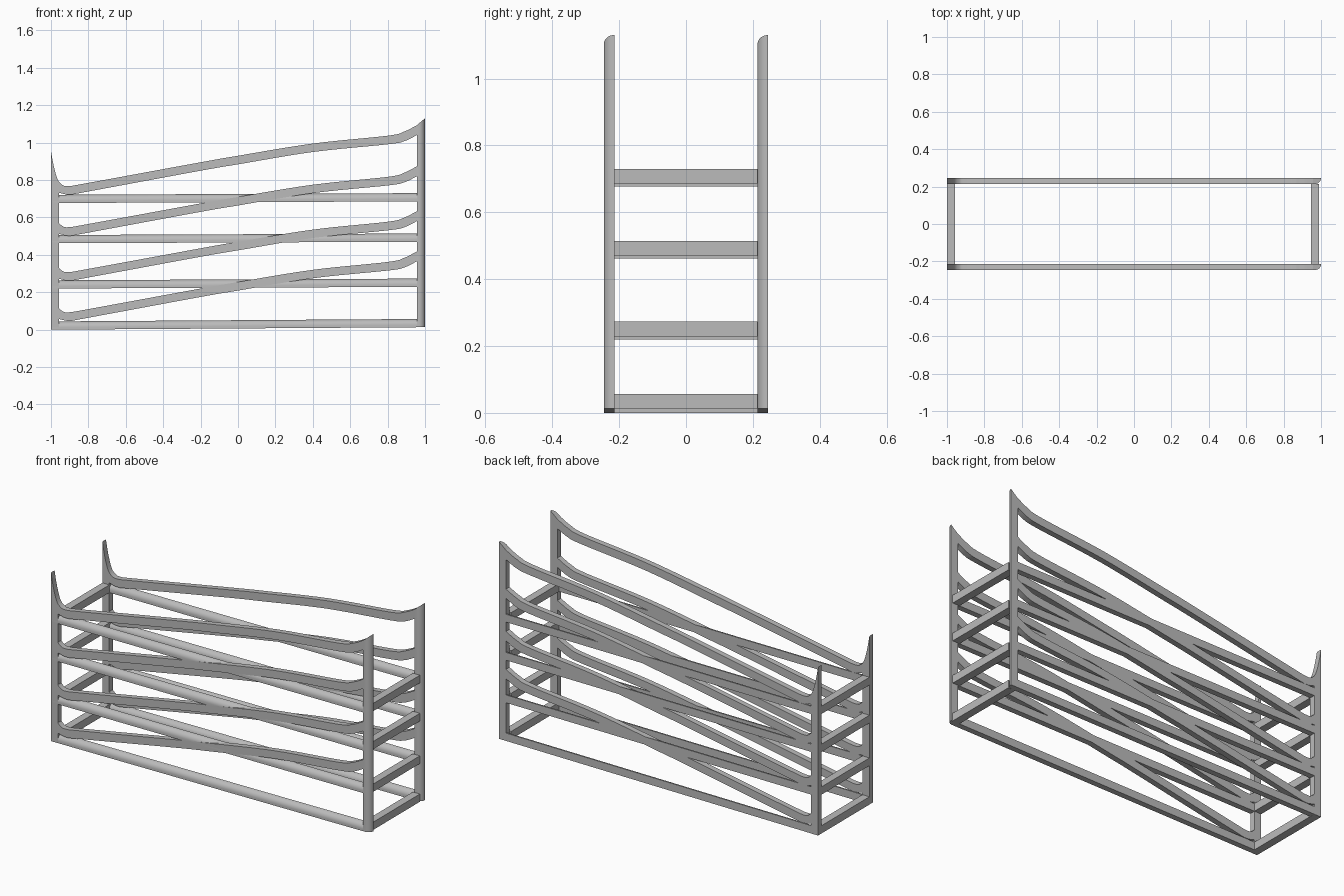
import bpy, bmesh, math
from mathutils import Vector

cube = bpy.data.objects.get("Cube")
if cube:
    bpy.data.objects.remove(cube, do_unlink=True)

grey = bpy.data.materials.new("plain grey")
grey.use_nodes = True
grey.diffuse_color = (0.5, 0.5, 0.5, 1)
grey.node_tree.nodes["Principled BSDF"].inputs["Base Color"].default_value = (0.5, 0.5, 0.5, 1)

OUT, IN = 0.246, 0.214          # outer and inner planes of the side panels
DEPTH = OUT - IN
WIDTH = 0.044                   # width of the posts and rails
POST_X = 1 - WIDTH              # inner edge of the right post


def loft(name, start, end):
    """Solid between two matching rings of points."""
    bm = bmesh.new()
    a = [bm.verts.new(p) for p in start]
    b = [bm.verts.new(p) for p in end]
    bm.faces.new(a)
    bm.faces.new(list(reversed(b)))
    n = len(a)
    for i in range(n):
        bm.faces.new((a[i], b[i], b[(i + 1) % n], a[(i + 1) % n]))
    bmesh.ops.recalc_face_normals(bm, faces=bm.faces)
    mesh = bpy.data.meshes.new(name)
    bm.to_mesh(mesh)
    bm.free()
    mesh.materials.append(grey)
    obj = bpy.data.objects.new(name, mesh)
    bpy.context.collection.objects.link(obj)
    bpy.ops.object.select_all(action='DESELECT')
    obj.select_set(True)
    bpy.context.view_layer.objects.active = obj
    bpy.ops.object.shade_smooth_by_angle(angle=math.radians(30))
    return obj


def smooth_path(points, steps=6):
    """Smooth curve through a few points."""
    p = [Vector(q) for q in points]
    p = [2 * p[0] - p[1]] + p + [2 * p[-1] - p[-2]]
    path = []
    for i in range(1, len(p) - 2):
        a, b, c, d = p[i - 1:i + 3]
        for s in range(steps):
            t = s / steps
            path.append(0.5 * (2 * b + (c - a) * t + (2 * a - 5 * b + 4 * c - d) * t * t
                               + (3 * b - a - 3 * c + d) * t ** 3))
    return path + [p[-2]]


def quarter_round(size):
    """Square-backed section (u, depth) with its far front corner rounded off."""
    r = DEPTH
    arc = [math.pi / 2 * i / 8 for i in range(9)]
    return [(0, DEPTH), (0, 0)] + [
        (size - r + r * math.sin(t), r - r * math.cos(t)) for t in arc]


# Outline of the swept rails, upper edge then lower edge
upper = smooth_path([(-1, 0.955), (-0.985, 0.875), (-0.965, 0.805), (-0.94, 0.775),
                     (-0.905, 0.768), (-0.8, 0.785), (-0.2, 0.895), (0, 0.93),
                     (0.4, 0.995), (0.8, 1.037), (0.89, 1.06), (POST_X, 1.093)])
lower = smooth_path([(-0.957, 0.732), (-0.9, 0.722), (-0.8, 0.739), (-0.2, 0.85),
                     (0, 0.884), (0.4, 0.95), (0.8, 0.991), (0.89, 1.008),
                     (POST_X, 1.04)])
sweep = upper + lower[::-1] + [Vector((-1, 0.732))]
sweep_drops = (0, 0.22, 0.46, 0.675)
rail_levels = ((0, 0.013), (0.22, 0.229), (0.462, 0.47), (0.677, 0.686))

for side, y in (("front", -OUT), ("back", IN)):
    # Four swept rails
    for i, drop in enumerate(sweep_drops):
        loft(f"{side}_swept_rail_{i + 1}",
             [(p.x, y, p.y - drop) for p in sweep],
             [(p.x, y + DEPTH, p.y - drop) for p in sweep])

    # Straight rails, rounded along the top front edge
    section = quarter_round(WIDTH)
    for i, (zl, zr) in enumerate(rail_levels):
        loft(f"{side}_straight_rail_{i + 1}",
             [(-1, y + d, zl + u) for u, d in section],
             [(POST_X, y + d, zr + u) for u, d in section])

    # Right post, rounded on its outer front edge, top following the sweep
    loft(f"{side}_right_post",
         [(POST_X + u, y + d, 0.013) for u, d in section],
         [(POST_X + u, y + d, 1.093 + 0.85 * u) for u, d in section])

    # Left post
    post = [(-1, y), (-0.957, y), (-0.957, y + DEPTH), (-1, y + DEPTH)]
    loft(f"{side}_left_post", [(px, py, 0) for px, py in post],
         [(px, py, 0.74) for px, py in post])

# Cross bars joining the two panels at each end
for i, (zl, zr) in enumerate(rail_levels):
    for side, x, z in (("left", -1, zl), ("right", 0.946, zr)):
        ring = [(x, z), (x + WIDTH, z), (x + WIDTH, z + WIDTH), (x, z + WIDTH)]
        loft(f"{side}_cross_bar_{i + 1}", [(a, -IN, b) for a, b in ring],
             [(a, IN, b) for a, b in ring])
